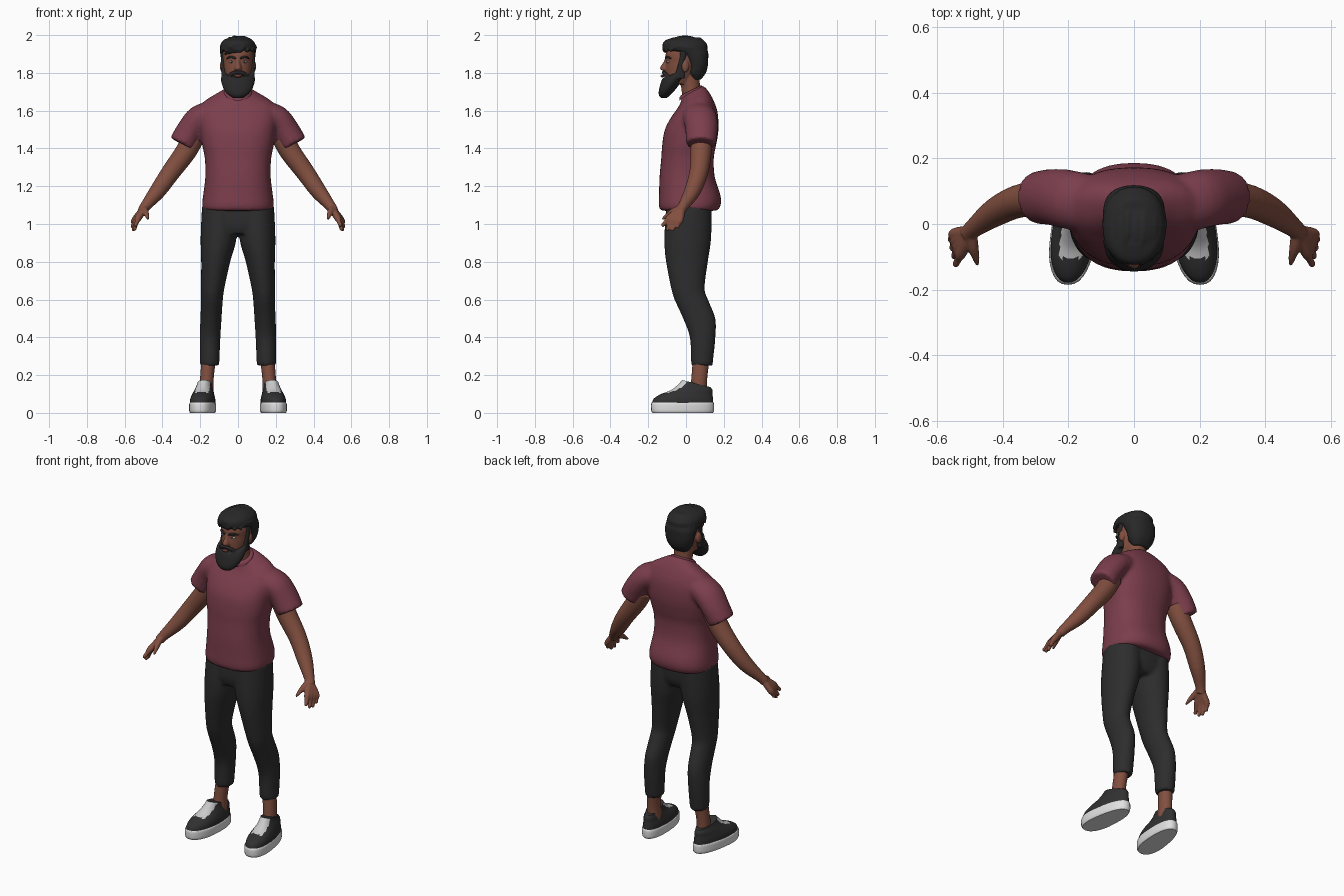
import bpy, bmesh, math, random
from mathutils import Matrix, Vector, Quaternion

random.seed(4)
cube = bpy.data.objects.get("Cube")
if cube:
    bpy.data.objects.remove(cube, do_unlink=True)


def material(name, r, g, b):
    m = bpy.data.materials.new(name)
    m.use_nodes = True
    m.diffuse_color = (r, g, b, 1)
    node = next(n for n in m.node_tree.nodes if n.type == 'BSDF_PRINCIPLED')
    node.inputs["Base Color"].default_value = (r, g, b, 1)
    return m


SKIN = material("brown skin", .22, .078, .05)
LIP = material("dark lip", .13, .04, .032)
SHIRT = material("burgundy cloth", .2, .048, .073)
CLOTH = material("charcoal cloth", .026, .026, .026)
HAIR = material("black hair", .021, .021, .022)
SHOE = material("dark shoe", .03, .03, .03)
SOLE = material("white rubber", .75, .75, .75)
LACE = material("pale laces", .6, .6, .6)
EYE = material("eye white", .5, .5, .5)
IRIS = material("grey iris", .05, .08, .1)


def spline(rows, steps=4):
    """Catmull-Rom interpolation of equal-length rows."""
    out, last = [], len(rows) - 1
    for i in range(last):
        p = [rows[min(max(j, 0), last)] for j in range(i - 1, i + 3)]
        for k in range(steps):
            t = k / steps
            out.append([b + .5 * t * (c - a + t * (2*a - 5*b + 4*c - d + t * (3*(b - c) + d - a)))
                        for a, b, c, d in zip(*p)])
    return out + [list(rows[-1])]


def loft(bm, rows, tube=False, side=1, power=2, segs=32):
    """Rows are x, y, z, half width, half depth, tilt; tubes turn to follow their path."""
    rows = spline([tuple(r) + ((r[3], 0) if len(r) == 4 else (0,) * (6 - len(r))) for r in rows])
    rings = []
    for i, (x, y, z, a, b, tilt) in enumerate(rows):
        turn = Quaternion()
        if tube:
            before, after = rows[max(i - 1, 0)], rows[min(i + 1, len(rows) - 1)]
            turn = (Vector(after[:3]) - Vector(before[:3])).to_track_quat('Z', 'Y')
        ring = []
        for k in range(segs):
            c, s = math.cos(math.tau * k / segs), math.sin(math.tau * k / segs)
            u = math.copysign(abs(c) ** (2 / power), c) * a
            v = math.copysign(abs(s) ** (2 / power), s) * b
            p = Vector((x, y, z)) + turn @ Vector((u, v, tilt * v))
            ring.append(bm.verts.new((p.x * side, p.y, p.z)))
        rings.append(ring)
    for low, high in zip(rings, rings[1:]):
        for k in range(segs):
            n = (k + 1) % segs
            bm.faces.new((low[k], low[n], high[n], high[k]))
    bm.faces.new(rings[0])
    bm.faces.new(rings[-1])


def blob(bm, centre, size):
    bmesh.ops.create_uvsphere(bm, u_segments=20, v_segments=12, radius=1,
                              matrix=Matrix.Translation(centre) @ Matrix.Diagonal((*size, 1)))


def finish(name, bm, *mats, voxel=0, smooth=4):
    bmesh.ops.recalc_face_normals(bm, faces=bm.faces)
    mesh = bpy.data.meshes.new(name)
    bm.to_mesh(mesh)
    bm.free()
    for m in mats:
        mesh.materials.append(m)
    ob = bpy.data.objects.new(name, mesh)
    bpy.context.collection.objects.link(ob)
    bpy.ops.object.select_all(action='DESELECT')
    ob.select_set(True)
    bpy.context.view_layer.objects.active = ob
    if voxel:
        fuse = ob.modifiers.new("fuse", 'REMESH')
        fuse.mode, fuse.voxel_size = 'VOXEL', voxel
        soft = ob.modifiers.new("soften", 'SMOOTH')
        soft.factor, soft.iterations = .5, smooth
        for m in ("fuse", "soften"):
            bpy.ops.object.modifier_apply(modifier=m)
    bpy.ops.object.shade_smooth_by_angle(angle=math.radians(45))
    return ob


# Shirt: trunk and short sleeves fused together
bm = bmesh.new()
loft(bm, [(0, .015, 1.07, .184, .152), (0, .02, 1.1, .19, .164), (0, .02, 1.15, .185, .163),
          (0, .006, 1.25, .173, .146), (0, .008, 1.35, .176, .139), (0, .017, 1.42, .19, .143),
          (0, .03, 1.5, .2, .142), (0, .045, 1.58, .205, .122, .1), (0, .05, 1.64, .185, .092, .25),
          (0, .045, 1.68, .12, .07, .4), (0, .035, 1.705, .07, .056, .5)], power=2.4, segs=48)
for s in (1, -1):
    loft(bm, [(.12, .06, 1.59, .085, .065), (.2, .075, 1.56, .09, .072),
              (.25, .082, 1.5, .086, .072), (.295, .08, 1.422, .08, .073)], tube=True, side=s)
finish("shirt", bm, SHIRT, voxel=.011, smooth=6)

bm = bmesh.new()
loft(bm, [(0, .026, 1.685, .075, .062, .5), (0, .026, 1.7, .073, .06, .5),
          (0, .026, 1.708, .064, .052, .5)])
finish("shirt_collar", bm, SHIRT)

# Trousers: hips and two legs fused together
bm = bmesh.new()
loft(bm, [(0, .008, .95, .15, .1), (0, .012, 1, .188, .118), (0, .015, 1.1, .185, .12)], power=2.4)
for s in (1, -1):
    loft(bm, [(.15, .085, .25, .05, .055), (.15, .085, .28, .052, .059), (.148, .088, .4, .055, .068),
              (.143, .07, .5, .056, .086), (.138, .028, .6, .058, .089), (.134, .01, .66, .062, .089),
              (.118, .005, .8, .077, .111), (.105, .008, .9, .093, .123), (.098, .012, 1, .098, .124),
              (.095, .015, 1.1, .095, .12)], side=s)
finish("trousers", bm, CLOTH, voxel=.01)

# Arms with hands
for s, name in ((1, "left_arm"), (-1, "right_arm")):
    bm = bmesh.new()
    loft(bm, [(.23, .08, 1.47, .058), (.275, .08, 1.385, .056), (.355, .068, 1.275, .05),
              (.425, .034, 1.175, .043), (.487, -.012, 1.098, .029), (.505, -.03, 1.07, .027)],
         tube=True, side=s)
    for i in range(4):
        t = i / 3
        knuckle = Vector((.525, -.085, 1.035)).lerp((.546, -.03, 1.022), t)
        tip = Vector((.545, -.128, .988)).lerp((.56, -.05, .978), t)
        tip.z -= .022 * math.sin(math.pi * t)
        loft(bm, [(.493, -.02, 1.09, .018), (*knuckle, .018), (*knuckle.lerp(tip, .5), .012),
                  (*knuckle.lerp(tip, .9), .01), (*tip, .005)], tube=True, side=s, segs=16)
    loft(bm, [(.495, -.03, 1.085, .018), (.49, -.07, 1.065, .017), (.482, -.1, 1.045, .012),
              (.476, -.125, 1.025, .006)], tube=True, side=s, segs=16)
    finish(name, bm, SKIN, voxel=.005, smooth=3)

# Ankles and shoes
for s, name in ((1, "left_"), (-1, "right_")):
    bm = bmesh.new()
    loft(bm, [(.166, .065, .1, .038, .045), (.165, .07, .18, .036, .042), (.155, .08, .28, .038, .044)], side=s)
    finish(name + "ankle", bm, SKIN)

    def shape_foot(bm):
        # Narrow the heel and turn the toes outward
        for v in bm.verts:
            off = (abs(v.co.x) - .183) * (1 - .7 * max(0, v.co.y + .1))
            v.co.x = s * (.183 + off - .1 * v.co.y)

    bm = bmesh.new()
    loft(bm, [(.183, -.018, 0, .066, .16), (.183, -.018, .012, .071, .166), (.183, -.018, .045, .071, .167),
              (.183, -.018, .055, .067, .163)], side=s, power=2.4)
    shape_foot(bm)
    finish(name + "sole", bm, SOLE)

    bm = bmesh.new()
    loft(bm, [(.183, -.018, .045, .068, .163), (.183, -.014, .075, .067, .157), (.183, .004, .1, .06, .136),
              (.183, .03, .12, .053, .11), (.182, .045, .138, .046, .09, -.1),
              (.18, .055, .155, .042, .075, -.25)], side=s, power=2.2, segs=48)
    shape_foot(bm)
    shoe = finish(name + "shoe", bm, SHOE, SOLE, LACE)
    # Lace panel on the slope of the instep
    for f in shoe.data.polygons:
        c = f.center
        if -.105 < c.y < .02 and abs(abs(c.x) - .183 + .1 * c.y) < .036 and f.normal.y < -.15 and f.normal.z > .2:
            f.material_index = 2

# Head, nose, ears and neck
bm = bmesh.new()
loft(bm, [(0, -.035, 1.74, .05, .06), (0, -.03, 1.78, .066, .076), (0, -.018, 1.82, .076, .09),
          (0, -.01, 1.86, .08, .097), (0, -.005, 1.9, .083, .103), (0, 0, 1.94, .075, .09),
          (0, 0, 1.965, .05, .06)])
loft(bm, [(0, -.098, 1.882, .009, .012), (0, -.105, 1.855, .011, .016), (0, -.112, 1.833, .017, .024),
          (0, -.112, 1.82, .02, .025), (0, -.108, 1.81, .014, .014)], segs=16)
loft(bm, [(0, .035, 1.64, .058, .052), (0, .025, 1.72, .053, .05), (0, .015, 1.82, .055, .055)])
for s in (1, -1):
    blob(bm, (.083 * s, -.004, 1.835), (.013, .02, .033))
finish("head", bm, SKIN, voxel=.005, smooth=3)

# Eyes, brows and mouth
for name, mat, y, size in (("eyes", EYE, -.092, (.014, .011, .007)), ("irises", IRIS, -.099, (.006, .006, .006))):
    bm = bmesh.new()
    for s in (1, -1):
        blob(bm, (.034 * s, y, 1.859), size)
    finish(name, bm, mat)

bm = bmesh.new()
for s in (1, -1):
    loft(bm, [(.011, -.108, 1.876, .004), (.024, -.106, 1.882, .006), (.042, -.098, 1.884, .006),
              (.06, -.08, 1.876, .003)], tube=True, side=s, segs=12)
finish("eyebrows", bm, HAIR)

bm = bmesh.new()
blob(bm, (0, -.124, 1.784), (.021, .01, .008))
finish("lips", bm, LIP)

# Beard with moustache and sideburns
bm = bmesh.new()
loft(bm, [(0, -.118, 1.667, .028, .016), (0, -.106, 1.69, .058, .038, .2), (0, -.09, 1.722, .079, .054, .3),
          (0, -.07, 1.76, .09, .066, .3), (0, -.054, 1.79, .087, .072, .3), (0, -.045, 1.803, .082, .07, .4)])
for s in (1, -1):
    loft(bm, [(0, -.12, 1.803, .008), (.022, -.117, 1.801, .01), (.04, -.104, 1.788, .011),
              (.05, -.096, 1.765, .008)], tube=True, side=s, segs=16)
    loft(bm, [(.074, -.035, 1.77, .015, .03), (.077, -.028, 1.82, .011, .022), (.08, -.02, 1.87, .01, .016),
              (.082, -.01, 1.92, .01, .02)], side=s, segs=16)
finish("beard", bm, HAIR, voxel=.005, smooth=3)

# Hair: overhanging mass with swept-back locks
bm = bmesh.new()
loft(bm, [(0, .055, 1.765, .048, .025), (0, .055, 1.8, .072, .05), (0, .06, 1.84, .084, .056),
          (0, .05, 1.88, .091, .068), (0, .035, 1.905, .094, .083), (0, .0, 1.925, .096, .113),
          (0, -.006, 1.95, .093, .118), (0, -.008, 1.972, .078, .102), (0, .005, 1.988, .045, .07)], power=2.2)
for i in range(15):
    s = -.88 + 1.76 * i / 14
    bend, thick = random.uniform(.1, .3), random.uniform(.011, .015)
    start, end = random.uniform(5, 22), random.uniform(175, 215)
    path = []
    for k in range(7):
        t = k / 6
        phi = math.radians(start + (end - start) * t)
        u = max(-.96, min(.96, s + bend * math.sin(math.pi * t) - .1))
        c = math.sqrt(1 - u * u) ** .7
        path.append((.092 * u, -.008 - .113 * c * math.cos(phi), 1.9 + .086 * c * math.sin(phi),
                     thick * (.5 + .5 * math.sin(math.pi * (.15 + .75 * t)))))
    loft(bm, path, tube=True, segs=12)
# Short fringe locks over one side of the forehead
for i in range(4):
    x = -.065 + .022 * i
    loft(bm, [(x + .03, -.11, 1.945, .014), (x + .01, -.112 + abs(x) * .3, 1.918, .012),
              (x - .004, -.104 + abs(x) * .4, 1.893 + .006 * i, .004)], tube=True, segs=12)
finish("hair", bm, HAIR, voxel=.005, smooth=2)
